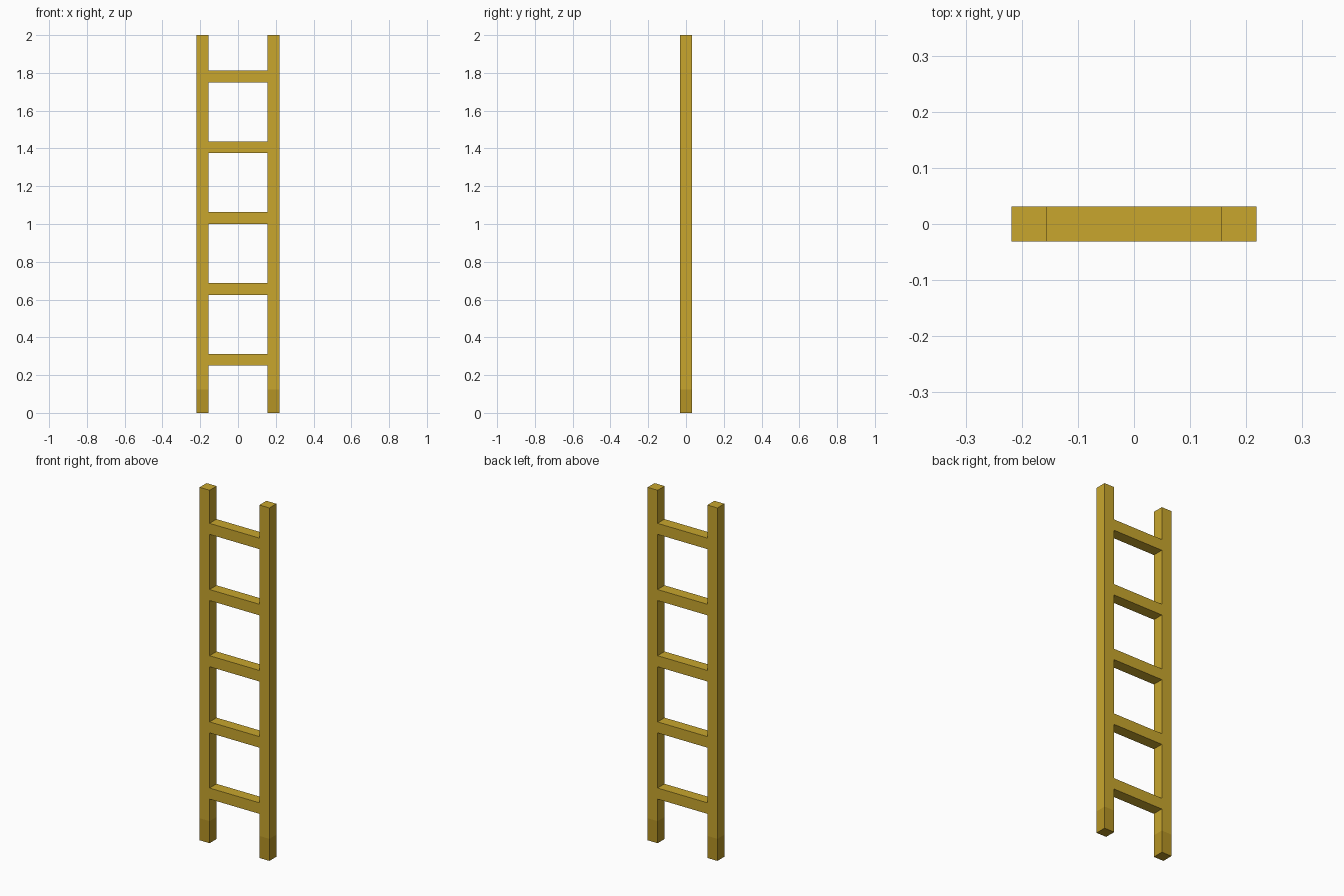
import bpy
import bmesh
from mathutils import Matrix, Vector

cube = bpy.data.objects.get("Cube")
if cube:
    bpy.data.objects.remove(cube, do_unlink=True)

BAR = 0.0625          # thickness of every bar
RAIL_X = 0.1875       # rail centre line
FOOT_TOP = 0.125      # height of the darker feet


def make_material(name, rgb):
    mat = bpy.data.materials.new(name)
    mat.use_nodes = True
    mat.diffuse_color = (*rgb, 1)
    bsdf = mat.node_tree.nodes["Principled BSDF"]
    bsdf.inputs["Base Color"].default_value = (*rgb, 1)
    bsdf.inputs["Roughness"].default_value = 0.8
    return mat


yellow = make_material("ochre_yellow", (0.58, 0.381, 0.027))
dark = make_material("dark_ochre", (0.462, 0.292, 0.018))


def make_box(name, centre, size, materials, cut_z=None):
    """Box; with cut_z, faces below that height take the second material."""
    bm = bmesh.new()
    bmesh.ops.create_cube(bm, size=1, matrix=Matrix.LocRotScale(Vector(centre), None, Vector(size)))
    if cut_z is not None:
        bmesh.ops.bisect_plane(bm, geom=bm.verts[:] + bm.edges[:] + bm.faces[:],
                               plane_co=(0, 0, cut_z), plane_no=(0, 0, 1))
        for face in bm.faces:
            face.material_index = int(face.calc_center_median().z < cut_z)
    mesh = bpy.data.meshes.new(name)
    bm.to_mesh(mesh)
    bm.free()
    for mat in materials:
        mesh.materials.append(mat)
    obj = bpy.data.objects.new(name, mesh)
    bpy.context.collection.objects.link(obj)
    return obj


# Side rails with darker feet
for side, sign in (("left", 1), ("right", -1)):
    make_box(f"{side}_rail", (sign * RAIL_X, 0, 1), (BAR, BAR, 2), (yellow, dark), FOOT_TOP)

# Five evenly spaced rungs between the rails
for i in range(5):
    make_box(f"rung_{i + 1}", (0, 0, 0.25 + BAR / 2 + i * 0.375),
             (2 * RAIL_X - BAR, BAR, BAR), (yellow,))
